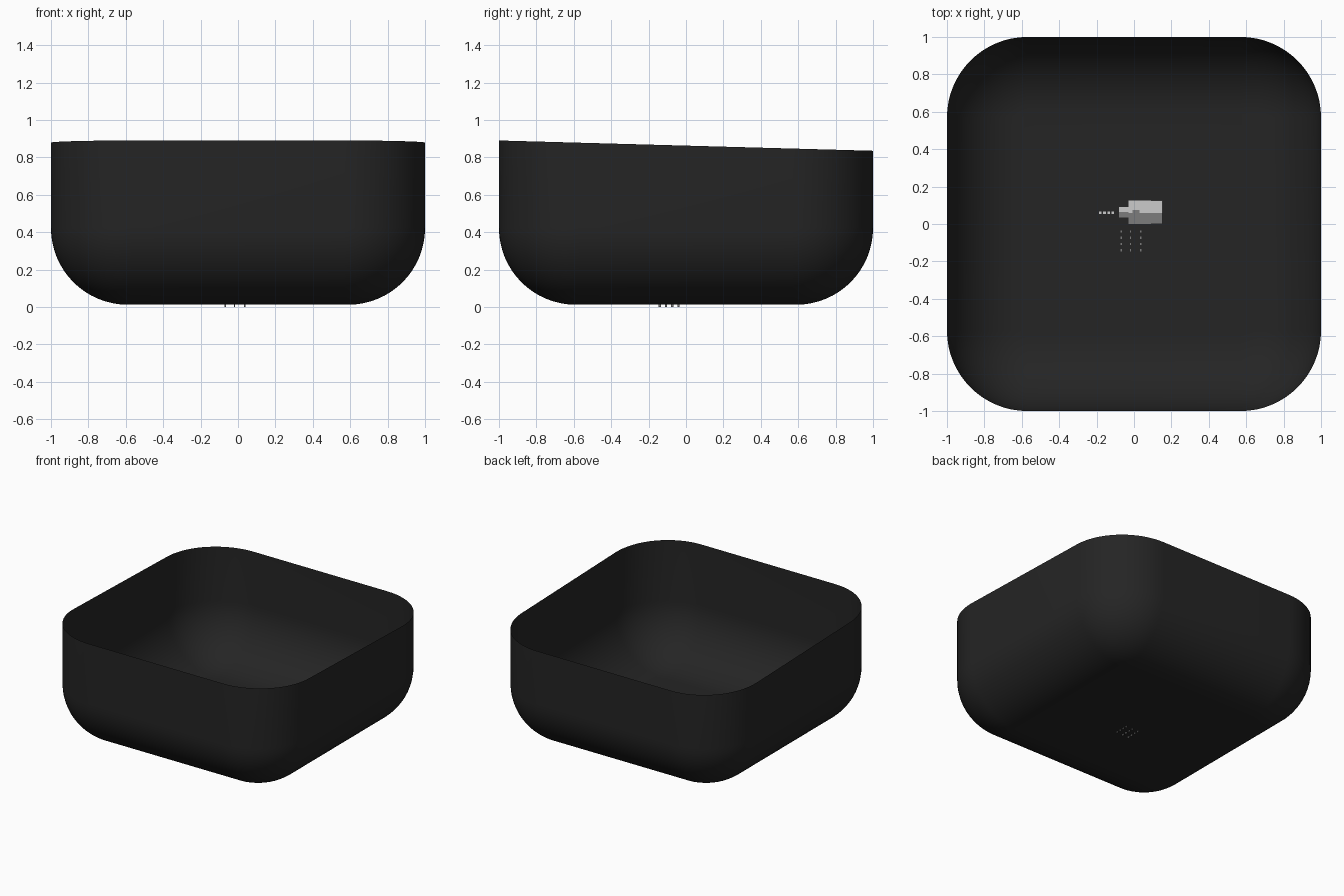
import bpy, bmesh
from math import sin, cos, pi

if "Cube" in bpy.data.objects:
    bpy.data.objects.remove(bpy.data.objects["Cube"])

FLOOR = 0.012


def material(name, v):
    m = bpy.data.materials.new(name)
    m.diffuse_color = (v, v, v, 1)
    m.use_nodes = True
    m.node_tree.nodes["Principled BSDF"].inputs["Base Color"].default_value = m.diffuse_color
    return m


black = material("black", 0.018)
light = material("light_grey", 0.6)
mid = material("mid_grey", 0.2)


def finish(name, bm, mat):
    me = bpy.data.meshes.new(name)
    bm.to_mesh(me)
    bm.free()
    ob = bpy.data.objects.new(name, me)
    bpy.context.collection.objects.link(ob)
    me.materials.append(mat)
    return ob


def boxes(name, ranges, mat):
    bm = bmesh.new()
    for x0, x1, y0, y1, z0, z1 in ranges:
        vs = bmesh.ops.create_cube(bm, size=1)["verts"]
        for v in vs:
            v.co.x = x0 if v.co.x < 0 else x1
            v.co.y = y0 if v.co.y < 0 else y1
            v.co.z = z0 if v.co.z < 0 else z1
    return finish(name, bm, mat)


def rounded_ring(half, r, n=16):
    pts = []
    for q, (sx, sy) in enumerate([(1, 1), (-1, 1), (-1, -1), (1, -1)]):
        for i in range(n + 1):
            a = (q + i / n) * pi / 2
            pts.append((sx * (half - r) + r * cos(a), sy * (half - r) + r * sin(a)))
    return pts


# Open thin-walled tub: rounded square plan, filleted base, sloping rim
bm = bmesh.new()
FILLET, CORNER, STEPS = 0.41, 0.43, 16
rings = []
for k in range(STEPS + 1):
    a = k / STEPS * pi / 2
    inset = FILLET * (1 - sin(a))
    z = FLOOR + FILLET * (1 - cos(a))
    rings.append([bm.verts.new((x, y, z)) for x, y in rounded_ring(1 - inset, CORNER - inset)])
rings.append([bm.verts.new((x, y, 0.8625 - 0.0275 * y)) for x, y in rounded_ring(1, CORNER)])
bm.faces.new(rings[0][::-1])
for lo, hi in zip(rings, rings[1:]):
    for i in range(len(lo)):
        j = (i + 1) % len(lo)
        bm.faces.new((lo[i], lo[j], hi[j], hi[i]))
tub = finish("tub_shell", bm, black)
for p in tub.data.polygons:
    p.use_smooth = True

# Small circuit board lying on the floor, with its components
boxes("circuit_board", [(-0.11, 0.09, -0.195, 0.165, FLOOR + 0.001, FLOOR + 0.004)], black)
boxes("light_plate", [(-0.03, 0.152, 0.06, 0.125, FLOOR + 0.004, 0.022),
                      (-0.08, -0.03, 0.065, 0.09, FLOOR + 0.004, 0.020)], light)
boxes("dark_plate", [(-0.03, 0.152, 0.0, 0.06, FLOOR + 0.004, 0.021),
                     (-0.08, -0.03, 0.035, 0.065, FLOOR + 0.004, 0.019)], mid)
boxes("chip", [(-0.008, 0.03, 0.045, 0.075, 0.02, 0.024)], mid)
boxes("contacts", [(x - 0.007, x + 0.007, 0.053, 0.067, FLOOR + 0.001, 0.018)
                   for x in (-0.18, -0.158, -0.135, -0.114)], light)

# Pins poking through the underside
boxes("pins", [(x - 0.003, x + 0.003, y - 0.006, y + 0.006, 0.0, 0.018)
               for x in (-0.068, -0.018, 0.036) for y in (-0.14, -0.107, -0.073, -0.04)], mid)
